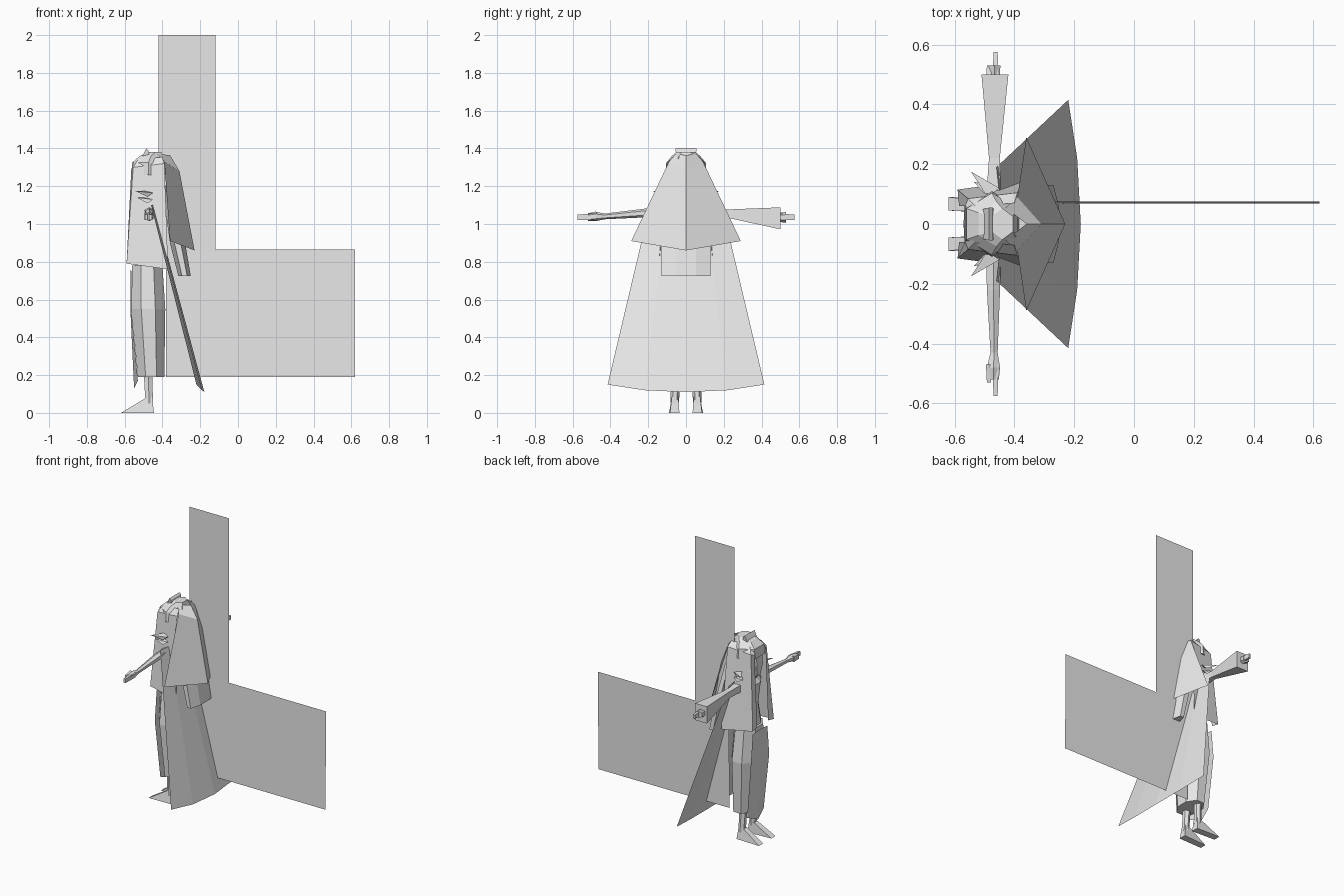
import bpy, bmesh, math
from mathutils import Vector

grey = bpy.data.materials.new("light grey")
grey.diffuse_color = (0.8, 0.8, 0.8, 1)


def make(name, verts, faces, closed=False):
    bm = bmesh.new()
    vs = [bm.verts.new(v) for v in verts]
    for f in faces:
        bm.faces.new([vs[i] for i in f])
    if closed:
        bmesh.ops.recalc_face_normals(bm, faces=bm.faces)
    me = bpy.data.meshes.new(name)
    bm.to_mesh(me)
    bm.free()
    me.materials.append(grey)
    ob = bpy.data.objects.new(name, me)
    bpy.context.collection.objects.link(ob)
    return ob


def sheet(name, rows):
    """Open cloth sheet; rows run downward, columns left to right from outside."""
    n = len(rows[0])
    faces = [(r * n + c, (r + 1) * n + c, (r + 1) * n + c + 1, r * n + c + 1)
             for r in range(len(rows) - 1) for c in range(n - 1)]
    return make(name, [p for row in rows for p in row], faces)


def loft(name, rings, sides=8, axis="z"):
    """Closed solid; ring = (position, centre a, centre b, radius a, radius b)."""
    verts, faces = [], []
    k = 1 / math.cos(math.pi / sides)
    for t, a, b, ra, rb in rings:
        for i in range(sides):
            w = (i + 0.5) * math.tau / sides
            u, v = a + ra * k * math.cos(w), b + rb * k * math.sin(w)
            verts.append((u, v, t) if axis == "z" else (u, t, v))
    for r in range(len(rings) - 1):
        for i in range(sides):
            j = (i + 1) % sides
            faces.append((r * sides + i, r * sides + j,
                          (r + 1) * sides + j, (r + 1) * sides + i))
    faces.append(tuple(reversed(range(sides))))
    faces.append(tuple(range((len(rings) - 1) * sides, len(rings) * sides)))
    return make(name, verts, faces, True)


def mirror_rows(rows, s):
    """Flip rows to the -y side, keeping the outward direction."""
    return rows if s > 0 else [[(x, -y, z) for x, y, z in reversed(r)] for r in rows]


# Flat upright panels
def panel(name, x0, x1, z0, z1, y0, y1):
    sheet(name, [[(x0, y1, z1), (x1, y1, z1)], [(x0, y0, z0), (x1, y0, z0)]])


panel("upper_panel", -0.42, -0.12, 0.86, 2.0, 0.073, 0.073)
panel("lower_panel", -0.38, 0.62, 0.19, 0.865, 0.068, 0.075)

# Body, head and skirt
loft("torso", [(0.74, -0.48, 0, 0.07, 0.10), (0.92, -0.48, 0, 0.05, 0.07),
               (1.06, -0.48, 0, 0.06, 0.10), (1.11, -0.47, 0, 0.03, 0.05)])
loft("head", [(1.08, -0.48, 0, 0.03, 0.03), (1.13, -0.50, 0, 0.055, 0.05),
              (1.2, -0.49, 0, 0.075, 0.075), (1.31, -0.48, 0, 0.075, 0.08)])
loft("skirt", [(0.19, -0.46, 0, 0.07, 0.10), (0.55, -0.475, 0, 0.09, 0.125),
               (0.78, -0.48, 0, 0.08, 0.10)])
sheet("skirt_front_flap", [
    [(-0.565, 0.08, 0.75), (-0.57, 0, 0.76), (-0.565, -0.08, 0.75)],
    [(-0.565, 0.10, 0.55), (-0.57, 0, 0.55), (-0.565, -0.10, 0.55)],
    [(-0.53, 0.09, 0.17), (-0.55, 0, 0.13), (-0.53, -0.09, 0.17)]])

# Crown of the hair and the small comb on top
loft("hair_cap", [(1.26, -0.475, 0, 0.09, 0.095), (1.325, -0.475, 0, 0.085, 0.09),
                  (1.36, -0.46, 0, 0.06, 0.065), (1.38, -0.44, 0, 0.035, 0.045)], 6)
make("hair_comb",
     [(x, y * k, z) for x, z, k in ((-0.465, 1.35, 0.9), (-0.505, 1.36, 0.9),
                                    (-0.485, 1.40, 1), (-0.475, 1.39, 1))
      for y in (-0.055, 0.055)],
     [(0, 1, 3, 2), (2, 3, 5, 4), (4, 5, 7, 6), (6, 7, 1, 0),
      (0, 2, 4, 6), (1, 7, 5, 3)], True)

# Veil over the back of the head
sheet("veil", [
    [(-0.43, -0.055, 1.37), (-0.36, 0, 1.365), (-0.43, 0.055, 1.37)],
    [(-0.39, -0.09, 1.33), (-0.31, 0, 1.28), (-0.39, 0.09, 1.33)],
    [(-0.36, -0.29, 0.91), (-0.23, 0, 0.86), (-0.36, 0.29, 0.91)]])

# Long hair hanging below the veil
loft("back_hair", [(0.725, -0.283, 0, 0.033, 0.13), (0.9, -0.32, 0, 0.04, 0.13),
                   (1.25, -0.38, 0, 0.03, 0.07)])

# Wide cape sloping down to the back
sheet("cape", [
    [(-0.46, -0.19, 1.10), (-0.45, -0.10, 1.1), (-0.445, 0, 1.1),
     (-0.45, 0.10, 1.1), (-0.46, 0.19, 1.10)],
    [(-0.22, -0.415, 0.15), (-0.19, -0.22, 0.12), (-0.178, 0, 0.11),
     (-0.19, 0.22, 0.12), (-0.22, 0.415, 0.15)]])

for s, side in ((1, "left"), (-1, "right")):
    # Side hair, with a strip folded in at the front
    sheet(side + "_side_hair", mirror_rows([
        [(-0.40, 0.07, 1.355), (-0.53, 0.06, 1.34), (-0.55, 0.05, 1.33)],
        [(-0.39, 0.105, 1.32), (-0.555, 0.085, 1.30), (-0.565, 0.06, 1.29)],
        [(-0.37, 0.145, 0.76), (-0.59, 0.115, 0.79), (-0.585, 0.06, 0.80)]], s))
    # Pointed ornaments beside the face
    for x, y, z in ((-0.545, 0.175, 1.175), (-0.535, 0.14, 1.14)):
        make(side + "_hair_spike",
             [(x, s * y, z), (-0.45, s * 0.12, z - 0.01),
              (-0.48, s * 0.135, z - 0.03), (-0.49, s * 0.09, z)],
             [(0, 1, 2), (0, 2, 3), (0, 3, 1), (1, 3, 2)], True)
    # Legs and wedge feet
    loft(side + "_leg", [(0.05, -0.47, s * 0.06, 0.02, 0.02),
                         (0.18, -0.475, s * 0.055, 0.022, 0.02),
                         (0.4, -0.475, s * 0.055, 0.035, 0.035)], 6)
    foot = [(-0.445, 0.035, 0), (-0.445, 0.085, 0), (-0.62, 0.09, 0), (-0.62, 0.045, 0),
            (-0.455, 0.04, 0.085), (-0.455, 0.075, 0.085),
            (-0.495, 0.075, 0.075), (-0.495, 0.04, 0.075)]
    make(side + "_foot", [(x, s * y, z) for x, y, z in foot],
         [(0, 1, 2, 3), (4, 5, 6, 7), (0, 1, 5, 4), (1, 2, 6, 5),
          (2, 3, 7, 6), (3, 0, 4, 7)], True)
    # Fingers
    for x, tip in ((-0.485, 0.53), (-0.463, 0.575)):
        loft(side + "_finger", [(s * 0.47, x, 1.04, 0.010, 0.018),
                                (s * tip, x, 1.035, 0.007, 0.014)], 4, "y")

# Left arm with a flared sleeve, right arm bare and slim
loft("left_sleeve", [(0.08, -0.47, 1.06, 0.025, 0.025), (0.22, -0.467, 1.055, 0.018, 0.022),
                     (0.50, -0.465, 1.03, 0.045, 0.058)], 4, "y")
loft("left_hand", [(0.45, -0.465, 1.035, 0.015, 0.015),
                   (0.53, -0.467, 1.035, 0.02, 0.025)], 6, "y")
loft("right_arm", [(-0.08, -0.47, 1.06, 0.025, 0.025), (-0.22, -0.47, 1.058, 0.022, 0.02),
                   (-0.43, -0.468, 1.04, 0.012, 0.013), (-0.48, -0.47, 1.04, 0.022, 0.022),
                   (-0.52, -0.47, 1.037, 0.018, 0.017)], 6, "y")
